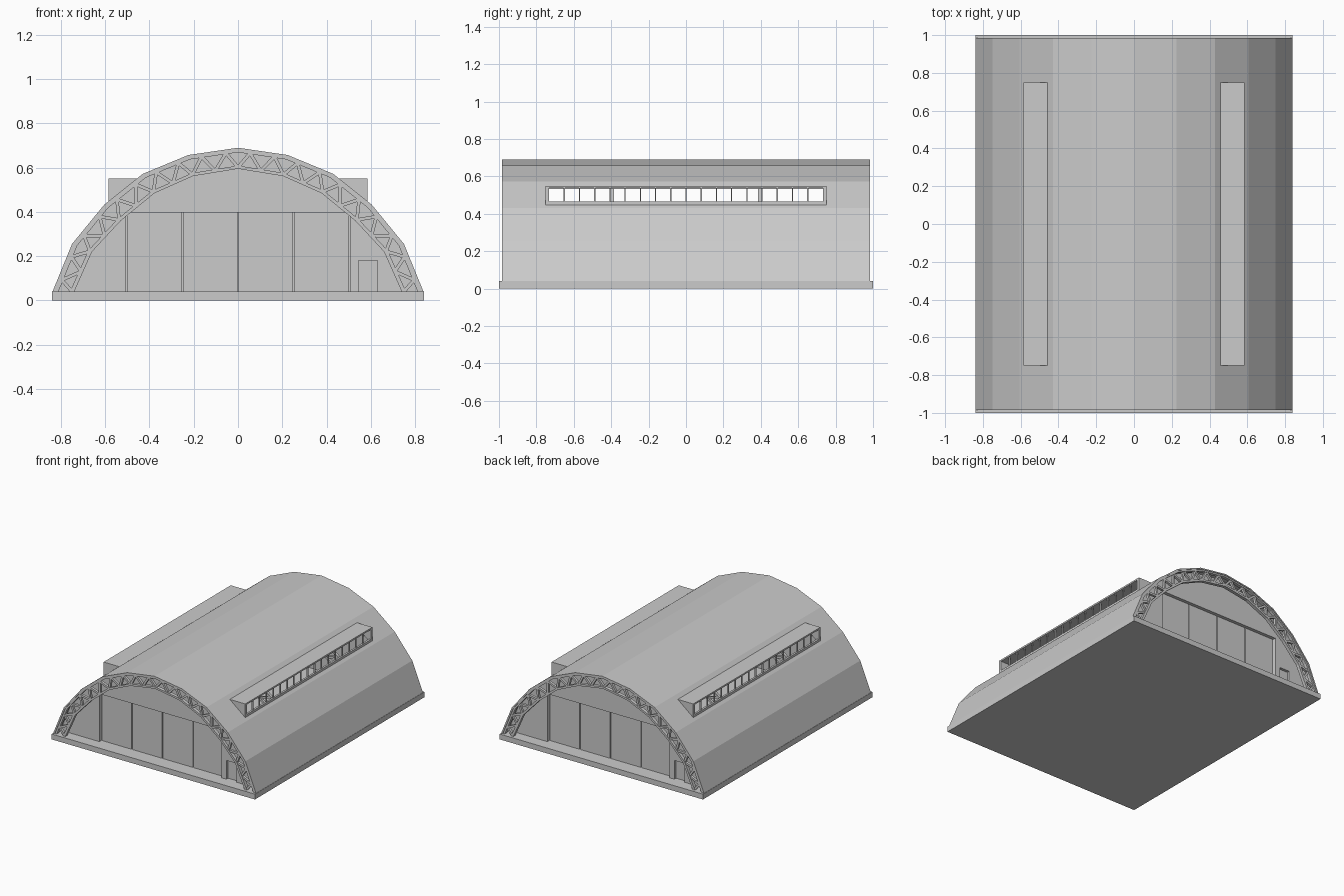
import bpy, bmesh, math
from mathutils import Vector

if "Cube" in bpy.data.objects:
    bpy.data.objects.remove(bpy.data.objects["Cube"])

OUT = [(0.838, 0.04), (0.75, 0.255), (0.605, 0.432), (0.43, 0.572), (0.225, 0.657), (0, 0.69)]
INN = [(0.74, 0.04), (0.66, 0.22), (0.53, 0.36), (0.377, 0.485), (0.203, 0.562), (0, 0.595)]


def full(half):
    return half + [(-x, z) for x, z in half[-2::-1]]


def scaled(pts, s):
    return [(x * s, 0.04 + (z - 0.04) * s) for x, z in pts]


def add_prism(bm, pts, y0, y1):
    a = [bm.verts.new((x, y0, z)) for x, z in pts]
    b = [bm.verts.new((x, y1, z)) for x, z in pts]
    n = len(pts)
    bm.faces.new(a)
    bm.faces.new(b[::-1])
    for i in range(n):
        j = (i + 1) % n
        bm.faces.new((a[j], a[i], b[i], b[j]))


def rect(x0, x1, z0, z1):
    return [(x0, z0), (x1, z0), (x1, z1), (x0, z1)]


def make(name, prisms):
    """Object from a list of (xz profile, y0, y1) extrusions."""
    bm = bmesh.new()
    for p in prisms:
        add_prism(bm, *p)
    bmesh.ops.recalc_face_normals(bm, faces=bm.faces[:])
    me = bpy.data.meshes.new(name)
    bm.to_mesh(me)
    bm.free()
    ob = bpy.data.objects.new(name, me)
    bpy.context.collection.objects.link(ob)
    return ob


def half_turn(ob, suffix):
    """Copy of a part on the opposite side, turned by 180 degrees."""
    c = ob.copy()
    c.name = ob.name + suffix
    c.rotation_euler[2] = math.pi
    bpy.context.collection.objects.link(c)
    return c


outer, inner = full(OUT), full(INN)

# Foundation slab
make("foundation", [(rect(-0.84, 0.84, 0, 0.04), -1, 1)])

# Faceted barrel roof
under = scaled(outer, 0.985)
roof = make("roof_shell", [(outer + under[::-1], -0.985, 0.985)])


# Arched trusses
def bar(p, q, w):
    p, q = Vector(p), Vector(q)
    d = (q - p).normalized()
    n = Vector((-d.y, d.x)) * w / 2
    return [tuple(v) for v in (p + n, q + n, q - n, p - n)]


def on(pts, t):
    i = min(int(t), len(pts) - 2)
    return Vector(pts[i]).lerp(Vector(pts[i + 1]), t - i)


def truss(name, y0, y1):
    top_out, top_in = scaled(outer, 0.988), scaled(outer, 0.968)
    low_out = scaled(inner, 1.026)
    parts = [(top_out + top_in[::-1], y0, y1), (low_out + inner[::-1], y0, y1)]
    mid_top, mid_low = scaled(outer, 0.975), scaled(inner, 1.013)
    for k in range(20):
        low_a, top, low_b = k * 0.5, k * 0.5 + 0.25, k * 0.5 + 0.5
        for t in (low_a, low_b):
            parts.append((bar(on(mid_low, t), on(mid_top, top), 0.015), y0 + 0.003, y1 - 0.003))
    return make(name, parts)


front_truss = truss("end_truss", -0.98, -0.955)
half_turn(front_truss, "_back")
inner_truss = truss("inner_truss", -0.405, -0.385)
half_turn(inner_truss, "_back")

# End walls with openings for the hangar doors and a side door
wall_arch = scaled(outer, 0.986)
openings = [(-0.505, 0.04), (-0.505, 0.397), (0.505, 0.397), (0.505, 0.04),
            (0.545, 0.04), (0.545, 0.18), (0.63, 0.18), (0.63, 0.04)]
wall = make("end_wall", [(wall_arch + openings, -0.915, -0.875)])
half_turn(wall, "_back")

# Sliding door panels with narrow seams
panels = [(rect(-0.505 + i * 0.2525 + 0.003, -0.505 + (i + 1) * 0.2525 - 0.003, 0.04, 0.397),
           -0.89, -0.88) for i in range(4)]
panels.append((rect(-0.505, 0.505, 0.04, 0.397), -0.88, -0.872))
half_turn(make("hangar_doors", panels), "_back")
half_turn(make("side_door", [(rect(0.545, 0.63, 0.04, 0.18), -0.895, -0.885)]), "_back")

# Window boxes along both roof flanks
W = 0.732
cheek = [(0.45, 0.55), (0.585, 0.55), (0.585, 0.44)]
box = [([(0.447, 0.55), (0.585, 0.55), (0.585, 0.538), (0.46, 0.538)], -0.75, 0.75),
       (cheek, -0.75, -W), (cheek, W, 0.75),
       (rect(0.57, 0.585, 0.44, 0.465), -0.75, 0.75)]
half_turn(make("window_box", box), "_left")
mullions = []
for i in range(1, 18):
    y = -W + i * 2 * W / 18
    mullions.append((rect(0.57, 0.58, 0.46, 0.54), y - 0.003, y + 0.003))
half_turn(make("window_mullions", mullions), "_left")

# Roof openings behind the windows
cutter = make("window_cutter", [(rect(0.462, 0.573, 0.38, 0.75), -W, W)])
for c in (cutter, half_turn(cutter, "_left")):
    c.hide_render = True
    c.display_type = 'WIRE'
    m = roof.modifiers.new("opening", 'BOOLEAN')
    m.operation = 'DIFFERENCE'
    m.solver = 'EXACT'
    m.object = c
